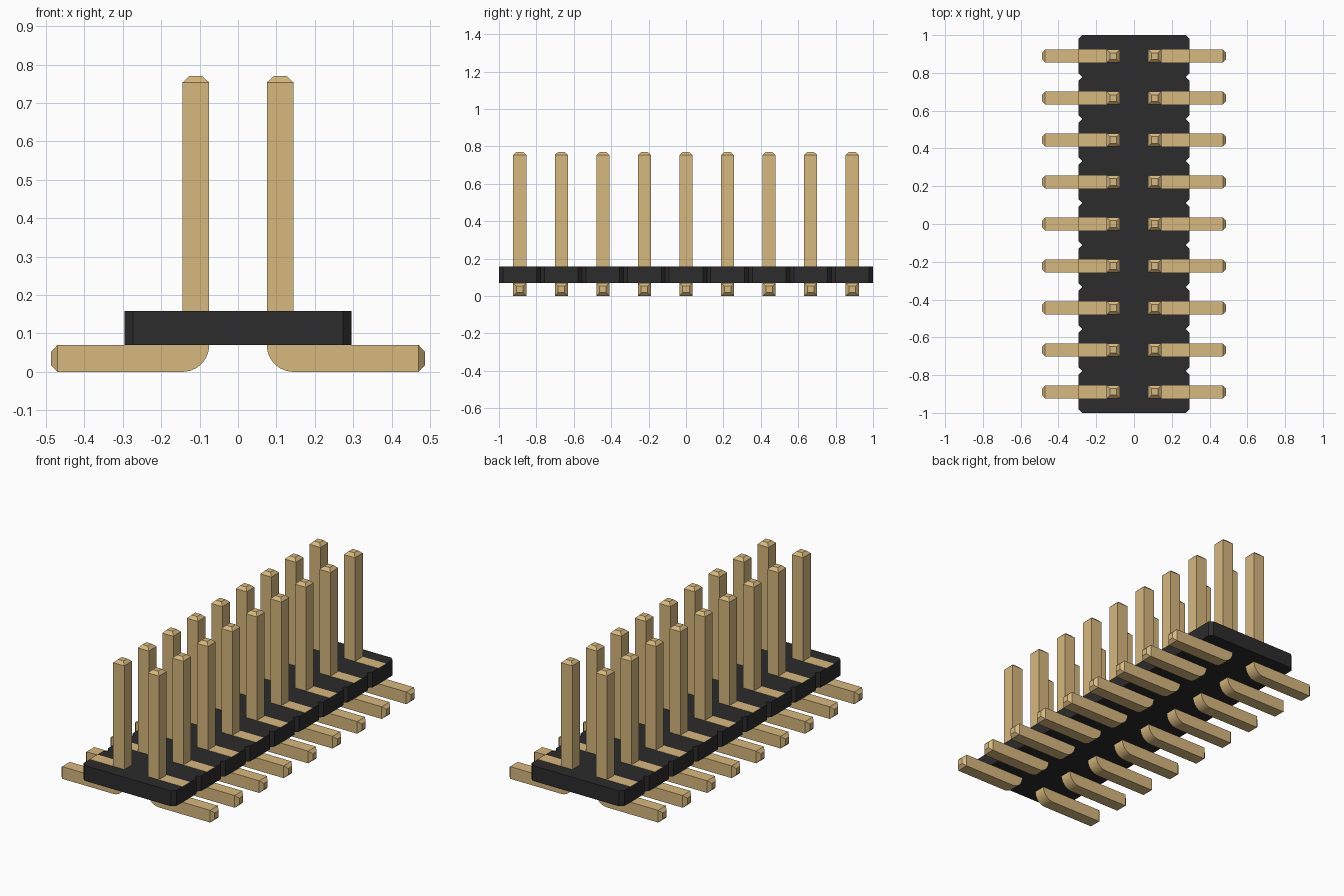
import bpy, bmesh
from math import pi, cos, sin, radians
from mathutils import Vector

cube = bpy.data.objects.get("Cube")
if cube:
    bpy.data.objects.remove(cube, do_unlink=True)

COUNT = 9
PITCH = 2 / COUNT
HALF = 0.035            # half the pin thickness
INNER, OUTER = 0.075, 0.145
BODY_X, BODY_LOW, BODY_TOP = 0.295, 0.07, 0.158
CHAMFER = 0.021


def material(name, rgb, roughness):
    mat = bpy.data.materials.new(name)
    mat.use_nodes = True
    mat.diffuse_color = (*rgb, 1)
    shader = mat.node_tree.nodes["Principled BSDF"]
    shader.inputs["Base Color"].default_value = (*rgb, 1)
    shader.inputs["Roughness"].default_value = roughness
    return mat


brass = material("pale brass", (0.68, 0.48, 0.21), 0.6)
plastic = material("black plastic", (0.025, 0.025, 0.025), 0.7)


def prism(points, direction):
    """Extrude a closed outline of 3D points along a direction."""
    bm = bmesh.new()
    face = bm.faces.new([bm.verts.new(p) for p in points])
    extruded = bmesh.ops.extrude_face_region(bm, geom=[face])["geom"]
    verts = [g for g in extruded if isinstance(g, bmesh.types.BMVert)]
    bmesh.ops.translate(bm, verts=verts, vec=direction)
    bmesh.ops.recalc_face_normals(bm, faces=bm.faces)
    return bm


def to_mesh(bm, name, mat):
    bmesh.ops.recalc_face_normals(bm, faces=bm.faces)
    mesh = bpy.data.meshes.new(name)
    bm.to_mesh(mesh)
    bm.free()
    mesh.materials.append(mat)
    return mesh


def place(name, mesh, y=0):
    obj = bpy.data.objects.new(name, mesh)
    obj.location.y = y
    bpy.context.collection.objects.link(obj)
    return obj


def taper(bm, axis, amount=0.017):
    """Extrude the end face pointing along axis into a blunt tip."""
    end = max(bm.faces, key=lambda f: (round(f.normal.dot(axis), 3),
                                       f.calc_center_median().dot(axis)))
    tip = bmesh.ops.extrude_discrete_faces(bm, faces=[end])["faces"][0]
    centre = tip.calc_center_median()
    for v in tip.verts:
        v.co = centre + (v.co - centre) * 0.5 + axis * amount


def pin_mesh(side):
    # bent pin: upright post, rounded heel and flat foot
    heel = [(OUTER - 0.07 * cos(a), 0.07 - 0.07 * sin(a))
            for a in (i * pi / 24 for i in range(13))]
    outline = [(OUTER, 0.753), (INNER, 0.753), *heel,
               (0.47, 0), (0.47, 0.07), (OUTER, 0.07)]
    bm = prism([(side * x, -HALF, z) for x, z in outline], (0, 2 * HALF, 0))
    taper(bm, Vector((0, 0, 1)))
    taper(bm, Vector((side, 0, 0)))
    mesh = to_mesh(bm, "bent_pin", brass)
    mesh.polygons.foreach_set("use_smooth", [True] * len(mesh.polygons))
    mesh.set_sharp_from_angle(angle=radians(25))
    return mesh


# body: a strip of chamfered cells, leaving V notches between them
edge = []
for i in range(COUNT):
    low, high = -1 + i * PITCH, -1 + (i + 1) * PITCH
    if i == 0:
        edge.append((BODY_X - CHAMFER, low))
    edge += [(BODY_X, low + CHAMFER), (BODY_X, high - CHAMFER),
             (BODY_X - CHAMFER, high)]
outline = edge + [(-x, y) for x, y in reversed(edge)]
body = prism([(x, y, BODY_LOW) for x, y in outline], (0, 0, BODY_TOP - BODY_LOW))
place("body", to_mesh(body, "body", plastic))

# two rows of pins, with a flush brass strip beside each post
for side, label in ((1, "left"), (-1, "right")):
    pin = pin_mesh(side)
    strip = to_mesh(prism([(side * x, y, BODY_TOP - 0.001) for x, y in
                           ((OUTER, -HALF), (BODY_X, -HALF),
                            (BODY_X, HALF), (OUTER, HALF))],
                          (0, 0, 0.002)), "top_strip", brass)
    for i in range(COUNT):
        y = (i - (COUNT - 1) / 2) * PITCH
        place(f"{label}_pin_{i + 1}", pin, y)
        place(f"{label}_top_strip_{i + 1}", strip, y)
